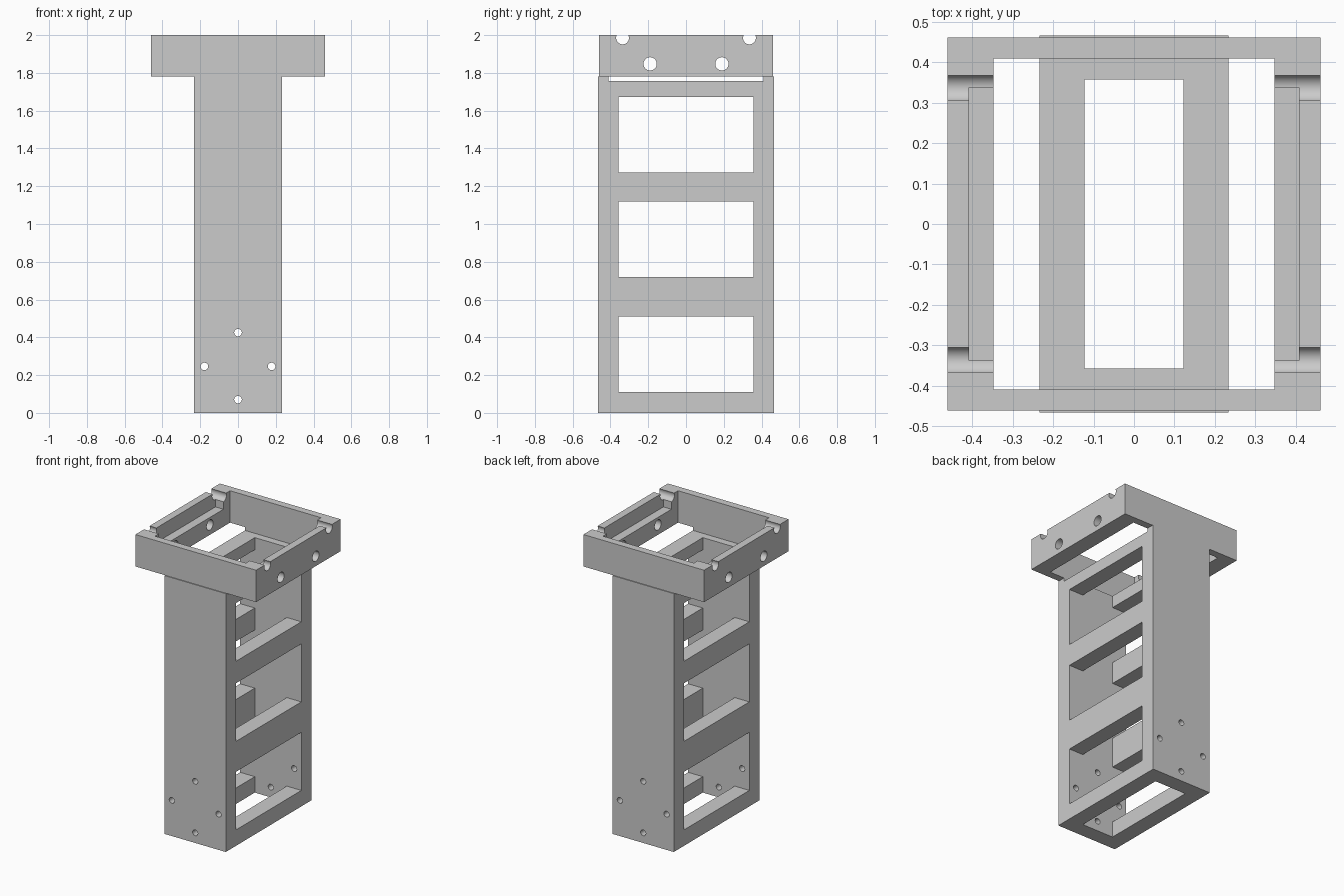
import bpy
import math

cube = bpy.data.objects.get("Cube")
if cube:
    bpy.data.objects.remove(cube, do_unlink=True)

grey = bpy.data.materials.new("plain grey")
grey.use_nodes = True
grey.diffuse_color = (0.6, 0.6, 0.6, 1)
grey.node_tree.nodes["Principled BSDF"].inputs["Base Color"].default_value = (0.6, 0.6, 0.6, 1)


def box(name, half_x, half_y, z0, z1):
    """Box centred on the z axis between two heights."""
    bpy.ops.mesh.primitive_cube_add(size=2, location=(0, 0, (z0 + z1) / 2))
    ob = bpy.context.object
    ob.name = name
    ob.scale = (half_x, half_y, (z1 - z0) / 2)
    bpy.ops.object.transform_apply(location=True, rotation=True, scale=True)
    ob.data.materials.append(grey)
    return ob


def rod(name, radius, location, axis):
    """Long cylinder along x or y, used for drilling."""
    turn = (0, math.pi / 2, 0) if axis == "x" else (math.pi / 2, 0, 0)
    bpy.ops.mesh.primitive_cylinder_add(vertices=48, radius=radius, depth=2,
                                        location=location, rotation=turn)
    ob = bpy.context.object
    ob.name = name
    bpy.ops.object.transform_apply(location=True, rotation=True, scale=True)
    ob.data.materials.append(grey)
    return ob


def cut(target, cutter):
    """Subtract the cutter from the target and discard it."""
    cutter.hide_render = True
    mod = target.modifiers.new("cut", "BOOLEAN")
    mod.operation = "DIFFERENCE"
    mod.solver = "EXACT"
    mod.object = cutter
    bpy.ops.object.select_all(action="DESELECT")
    bpy.context.view_layer.objects.active = target
    target.select_set(True)
    bpy.ops.object.modifier_apply(modifier=mod.name)
    bpy.data.objects.remove(cutter, do_unlink=True)


# Hollow column with open ends and a stepped rim
column = box("column", 0.233, 0.466, 0, 1.78)
cut(column, box("hollow", 0.122, 0.357, -0.1, 1.9))
cut(column, box("rim_step", 0.5, 0.409, 1.757, 1.9))

# Windows through both side walls
for bottom, top in ((0.11, 0.51), (0.72, 1.12), (1.272, 1.673)):
    cut(column, box("window", 0.5, 0.357, bottom, top))

# Mounting holes through front and back walls
for x, z in ((0, 0.07), (-0.178, 0.246), (0.178, 0.246), (0, 0.425)):
    cut(column, rod("mounting_hole", 0.02, (x, 0, z), "y"))

# Square tray frame with a ledge along each side
tray = box("tray_frame", 0.46, 0.46, 1.78, 2.0)
cut(tray, box("opening", 0.347, 0.409, 1.7, 2.1))
cut(tray, box("ledge", 0.408, 0.337, 1.9, 2.1))

# Cross holes and open rod grooves in the tray sides
for side in (-1, 1):
    cut(tray, rod("cross_hole", 0.035, (0, side * 0.19, 1.848), "x"))
    cut(tray, rod("rod_groove", 0.034, (0, side * 0.336, 1.985), "x"))

# Smooth the drilled surfaces, keep the edges sharp
for part in (column, tray):
    bpy.ops.object.select_all(action="DESELECT")
    bpy.context.view_layer.objects.active = part
    part.select_set(True)
    bpy.ops.object.shade_smooth_by_angle(angle=math.radians(30))
